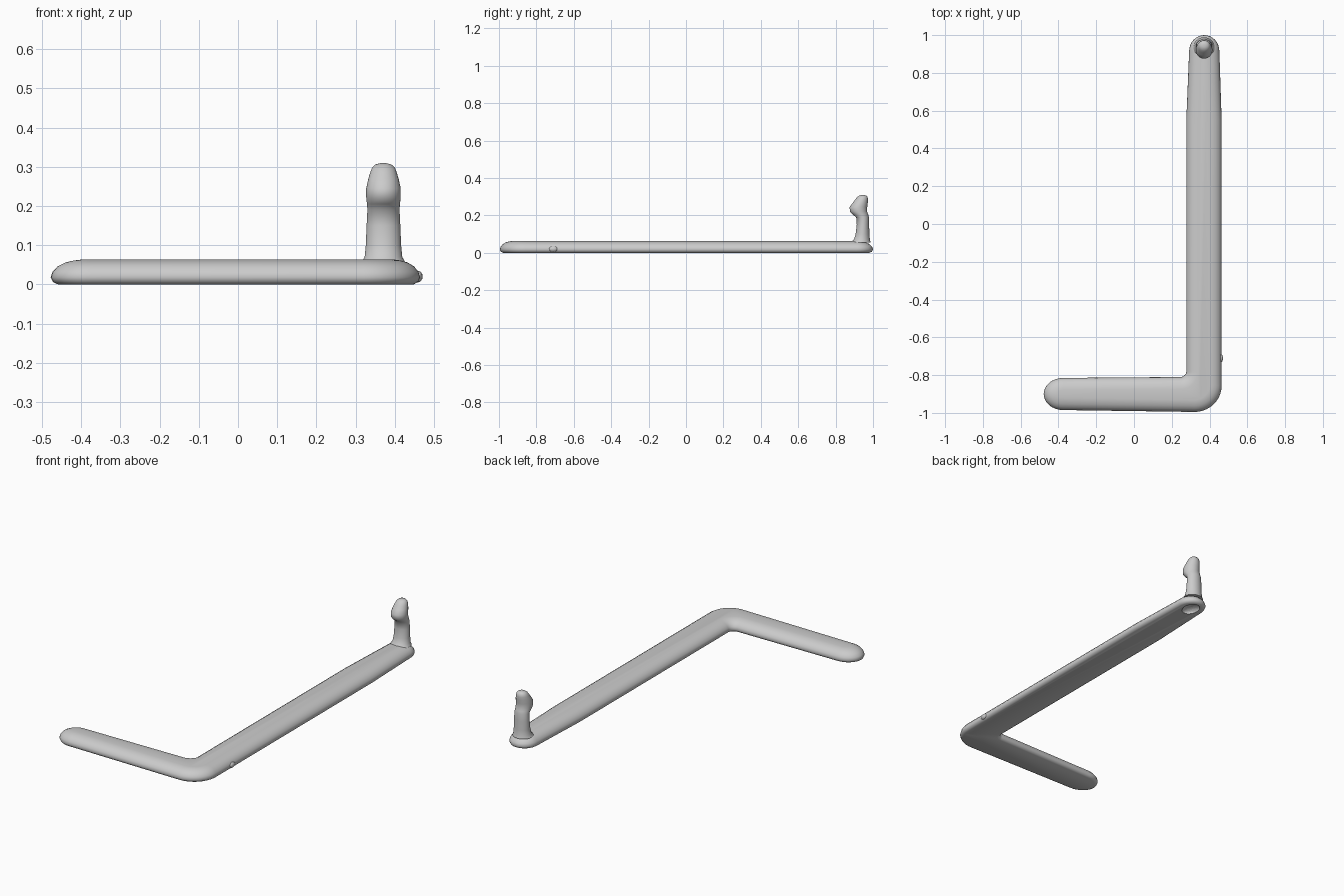
import bpy, bmesh
from math import pi, cos, sin, radians
from mathutils import Vector

if "Cube" in bpy.data.objects:
    bpy.data.objects.remove(bpy.data.objects["Cube"], do_unlink=True)

GREY = (0.6, 0.6, 0.6, 1)
mat = bpy.data.materials.new("plain grey")
mat.use_nodes = True
mat.diffuse_color = GREY
mat.node_tree.nodes["Principled BSDF"].inputs["Base Color"].default_value = GREY


def loft(name, rings):
    """Skin a stack of equal-length point rings and close both ends."""
    bm = bmesh.new()
    rows = [[bm.verts.new(p) for p in ring] for ring in rings]
    for a, b in zip(rows, rows[1:]):
        n = len(a)
        for i in range(n):
            j = (i + 1) % n
            bm.faces.new((a[i], a[j], b[j], b[i]))
    bm.faces.new(rows[0][::-1])
    bm.faces.new(rows[-1])
    bmesh.ops.recalc_face_normals(bm, faces=bm.faces[:])
    mesh = bpy.data.meshes.new(name)
    bm.to_mesh(mesh)
    bm.free()
    obj = bpy.data.objects.new(name, mesh)
    bpy.context.collection.objects.link(obj)
    mesh.materials.append(mat)
    return obj


def smooth(obj, angle=50):
    bpy.ops.object.select_all(action="DESELECT")
    obj.select_set(True)
    bpy.context.view_layer.objects.active = obj
    bpy.ops.object.shade_smooth_by_angle(angle=radians(angle))


def arc(cx, cy, rx, ry, start, end, z, n=16):
    return [Vector((cx + rx * cos(t), cy + ry * sin(t), z))
            for t in (radians(start + (end - start) * i / n) for i in range(n + 1))]


def bar_outline(d, z):
    """L-shaped outline, counter-clockwise, inset by d at height z."""
    end_d = d * 1.2
    pts = arc(0.32, -0.855, 0.144 - d, 0.14 - d, -90, 0, z)        # outer elbow
    pts.append(Vector((0.464 - d, 0.55, z)))
    pts += arc(0.372, 0.915, 0.08 - d, 0.085 - end_d, 0, 180, z)   # long arm tip
    pts.append(Vector((0.277 + d, 0.55, z)))
    pts += arc(0.247, -0.78, 0.03 + d, 0.03 + d, 0, -90, z, 8)     # inner elbow
    pts += arc(-0.375, -0.9, 0.103 - end_d, 0.085 - d, 90, 270, z)  # short arm tip
    return pts


# Flat-bottomed bar with a domed upper edge
section = [(0.016, 0), (0.005, 0.006), (0, 0.018), (0.004, 0.032),
           (0.015, 0.046), (0.032, 0.056), (0.05, 0.061), (0.064, 0.063)]
bar = loft("angled_bar", [bar_outline(d, z) for d, z in section])

# Oval recess under the peg
bpy.ops.mesh.primitive_uv_sphere_add(segments=32, ring_count=16, radius=1,
                                     location=(0.372, 0.92, 0))
cutter = bpy.context.object
cutter.scale = (0.042, 0.055, 0.025)
cutter.data.materials.append(mat)
cut = bar.modifiers.new("recess", "BOOLEAN")
cut.operation = "DIFFERENCE"
cut.object = cutter
smooth(bar)
bpy.ops.object.modifier_apply(modifier="recess")
bpy.data.objects.remove(cutter, do_unlink=True)
smooth(bar)

# Upright peg with a forward-leaning head: (centre y, x radius, y radius, z)
peg_rings = [(0.935, 0.056, 0.053, 0.055), (0.94, 0.048, 0.043, 0.07),
             (0.944, 0.045, 0.037, 0.1), (0.946, 0.043, 0.033, 0.15),
             (0.944, 0.041, 0.034, 0.19), (0.932, 0.042, 0.042, 0.205),
             (0.922, 0.044, 0.046, 0.222), (0.922, 0.044, 0.047, 0.245),
             (0.932, 0.039, 0.04, 0.268), (0.939, 0.034, 0.034, 0.285),
             (0.943, 0.029, 0.028, 0.298), (0.945, 0.02, 0.019, 0.306),
             (0.945, 0.008, 0.008, 0.309)]
peg = loft("upright_peg", [arc(0.371, y, rx, ry, 0, 352.5, z, 47)
                           for y, rx, ry, z in peg_rings])
smooth(peg, 60)

# Small nub on the outer side of the long arm
bpy.ops.mesh.primitive_uv_sphere_add(segments=16, ring_count=8, radius=1,
                                     location=(0.458, -0.71, 0.02))
nub = bpy.context.object
nub.name = "side_nub"
nub.scale = (0.013, 0.024, 0.015)
nub.data.materials.append(mat)
smooth(nub)
